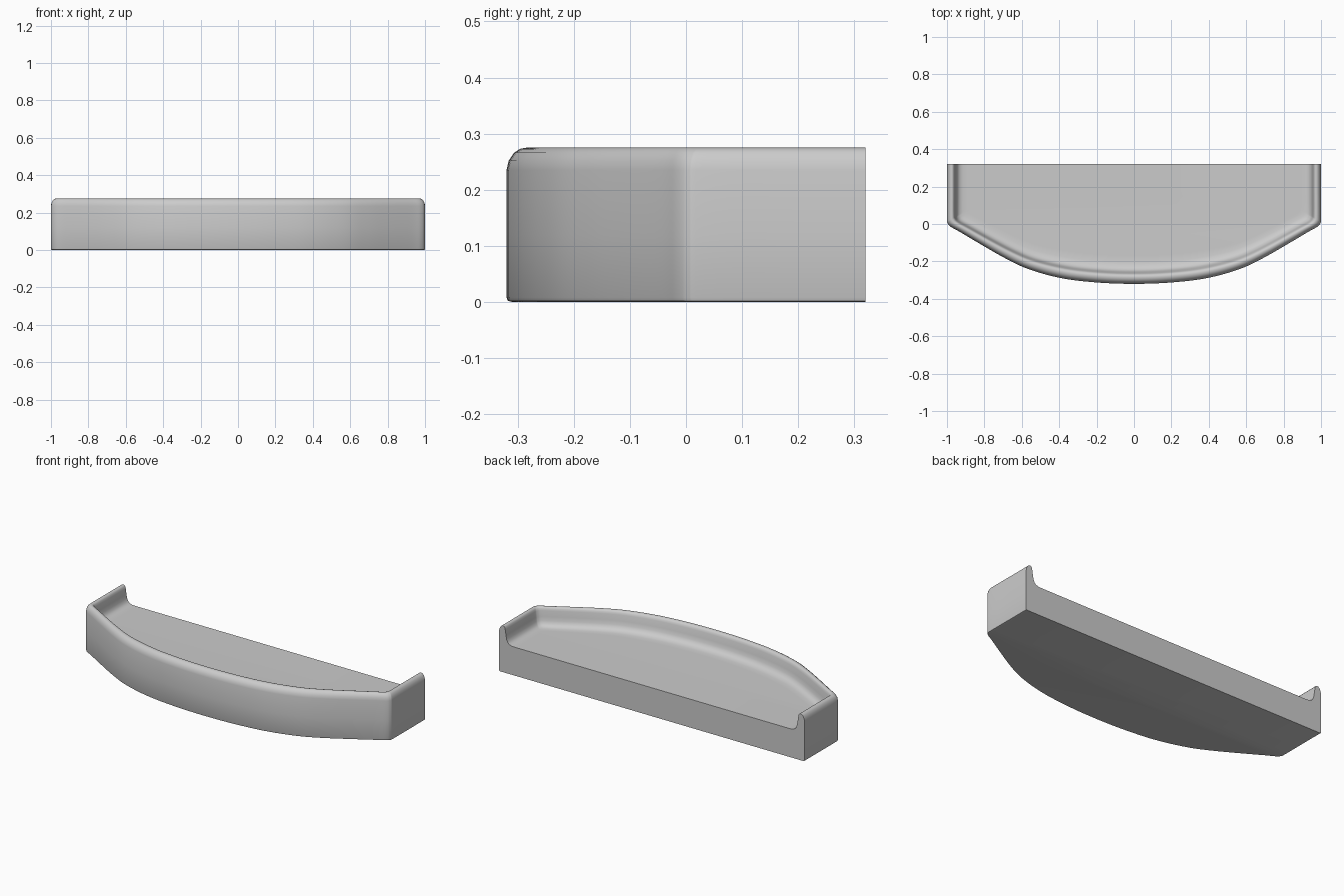
import bpy, bmesh, math
from mathutils import Vector

if "Cube" in bpy.data.objects:
    bpy.data.objects.remove(bpy.data.objects["Cube"])

# Right half of the plan outline, back corner to front centre
half = [(1, .32), (1, .17), (1, .03), (.996, .003), (.978, -.016), (.93, -.043),
        (.8, -.12), (.7, -.177), (.6, -.227), (.5, -.262), (.4, -.287),
        (.3, -.303), (.15, -.316), (0, -.32)]
pts = [Vector(p) for p in half]
full = pts + [Vector((-p.x, p.y)) for p in reversed(pts[:-1])]


def inward(p, i):
    """Mitred inward direction for outline point i on the right half."""
    if p.y > .1:
        return Vector((-1, 0))
    if p.x > .9:
        return Vector((-1, .577))
    if i == len(pts) - 1:
        return Vector((0, 1))
    t = (pts[i + 1] - pts[i - 1]).normalized()
    nx, ny = t.y, -t.x
    return Vector((-p.x, (1 + nx * p.x) / ny))


def catmull(ps, steps=5):
    out = []
    for i in range(len(ps) - 1):
        a, b, c, d = ps[max(i - 1, 0)], ps[i], ps[i + 1], ps[min(i + 2, len(ps) - 1)]
        for s in range(steps):
            t = s / steps
            out.append(.5 * (2 * b + (c - a) * t + (2 * a - 5 * b + 4 * c - d) * t * t
                             + (3 * b - a - 3 * c + d) * t ** 3))
    return out + [ps[-1]]


def ring(d):
    right = []
    for i, p in enumerate(pts):
        widen = 1 + .35 * max(0, min(1, (.95 - p.x) / .5))   # front rim is wider
        right.append(p + inward(p, i) * d * widen)
    return catmull(right + [Vector((-p.x, p.y)) for p in reversed(right[:-1])])


# Rim cross-section: (inset from outline, height)
profile = [(.008, 0), (.002, .002), (0, .008), (0, .12), (0, .235), (.003, .252),
           (.010, .266), (.018, .273), (.026, .275), (.033, .273), (.038, .266),
           (.041, .255), (.046, .222), (.050, .200), (.057, .184), (.068, .174),
           (.085, .169), (.11, .168)]

bm = bmesh.new()
rings = [[bm.verts.new((p.x, p.y, z)) for p in ring(d)] for d, z in profile]
for a, b in zip(rings, rings[1:]):
    for i in range(len(a) - 1):
        bm.faces.new((a[i], b[i], b[i + 1], a[i + 1]))
# Underside, tray floor and open back
bm.faces.new(rings[0])
bm.faces.new(rings[-1])
bm.faces.new([r[0] for r in rings] + [r[-1] for r in reversed(rings)])
bmesh.ops.recalc_face_normals(bm, faces=bm.faces)

mesh = bpy.data.meshes.new("curved_tray")
bm.to_mesh(mesh)
bm.free()
tray = bpy.data.objects.new("curved_tray", mesh)
bpy.context.collection.objects.link(tray)
bpy.context.view_layer.objects.active = tray
tray.select_set(True)
bpy.ops.object.shade_smooth_by_angle(angle=math.radians(40))
